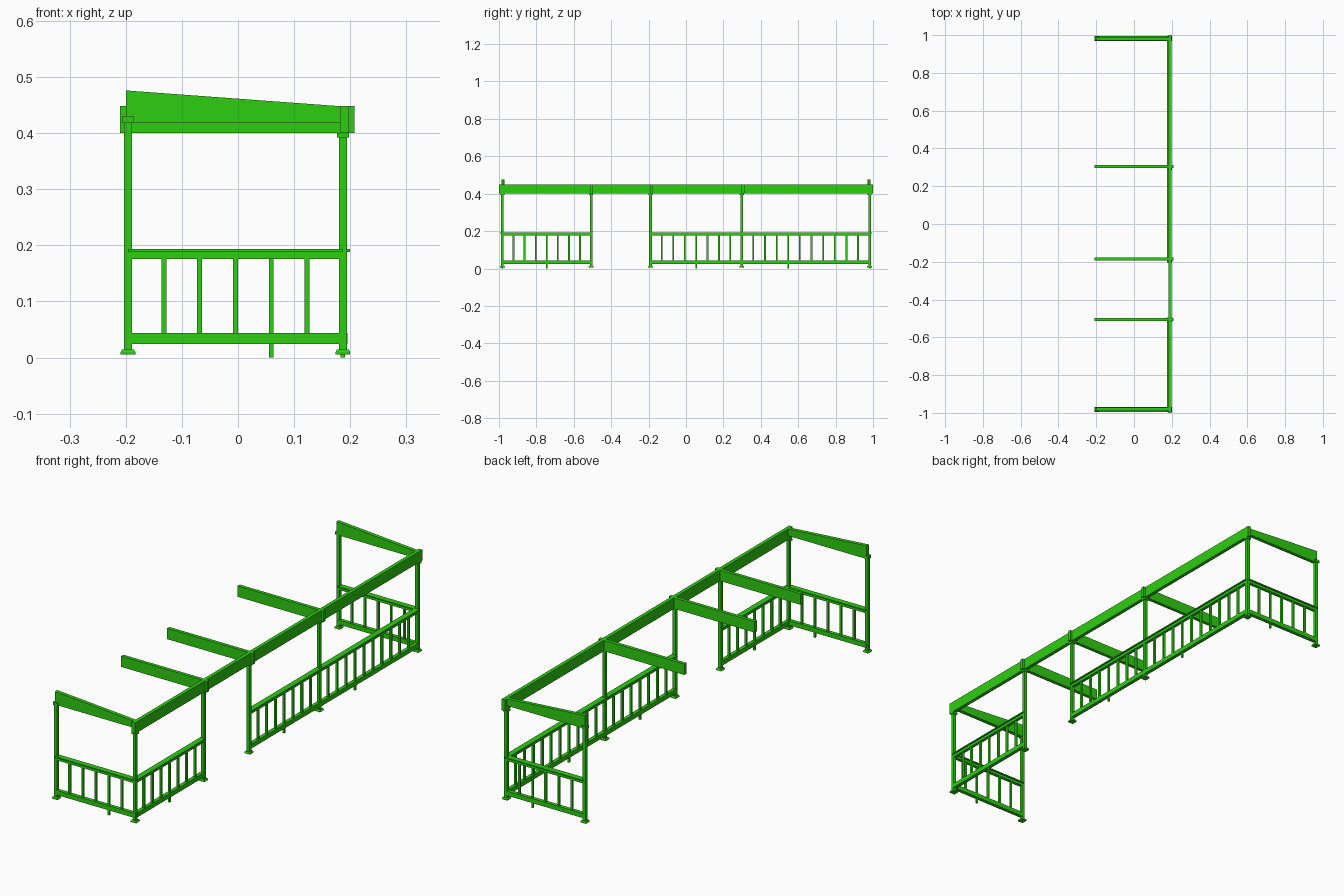
import bpy
import bmesh

cube = bpy.data.objects.get("Cube")
if cube:
    bpy.data.objects.remove(cube, do_unlink=True)

green = bpy.data.materials.new("bright_green")
green.use_nodes = True
colour = (0.027, 0.62, 0.005, 1)
green.diffuse_color = colour
green.node_tree.nodes["Principled BSDF"].inputs["Base Color"].default_value = colour

WALL_X = 0.187     # long wall
OUTER_X = -0.196   # free ends of the short walls
END_Y = 0.982      # short walls
POST = 0.014


def finish(name, bm):
    mesh = bpy.data.meshes.new(name)
    bm.to_mesh(mesh)
    bm.free()
    mesh.materials.append(green)
    obj = bpy.data.objects.new(name, mesh)
    bpy.context.collection.objects.link(obj)
    return obj


def box(name, x, y, z, taper=1.0):
    """Box from (min, max) ranges, with an optional narrower top."""
    bm = bmesh.new()
    bmesh.ops.create_cube(bm, size=1)
    for v in bm.verts:
        s = taper if v.co.z > 0 else 1.0
        v.co.x = sum(x) / 2 + v.co.x * s * (x[1] - x[0])
        v.co.y = sum(y) / 2 + v.co.y * s * (y[1] - y[0])
        v.co.z = sum(z) / 2 + v.co.z * (z[1] - z[0])
    return finish(name, bm)


def around(c, width):
    return (c - width / 2, c + width / 2)


def post(name, x, y, top, cap):
    box(name, around(x, POST), around(y, POST), (0.01, top))
    # Flared foot: flat plate with a tapered collar
    box(name + "_foot", around(x, 0.026), around(y, 0.026), (0.005, 0.010))
    box(name + "_collar", around(x, 0.026), around(y, 0.026), (0.010, 0.014), 0.8)
    box(name + "_cap", around(x, 0.022), around(y, 0.022), cap)


def railing(name, axis, start, end, across, count, foot):
    """Rails and balusters running along x or y; one baluster reaches the ground."""
    def bar(part, along, width, z):
        a, b = along, around(across, width)
        box(name + part, *((a, b) if axis == "x" else (b, a)), z)

    bar("_bottom_rail", (start, end), 0.016, (0.024, 0.044))
    bar("_top_rail", (start, end), 0.014, (0.176, 0.188))
    bar("_handrail", (start, end), 0.025, (0.188, 0.193))
    step = (end - start) / (count + 1)
    for i in range(1, count + 1):
        leg = i == foot
        bar("_baluster", around(start + i * step, 0.008 if leg else 0.009),
            0.008 if leg else 0.009, (0.0 if leg else 0.04, 0.178))


# Posts of the long wall
for y in (-END_Y, -0.507, -0.19, 0.298, END_Y):
    post("wall_post", WALL_X, y, 0.40, (0.392, 0.40))

# Long wall railings, leaving the entrance open
for start, end, count in ((-END_Y, -0.507, 7), (-0.19, 0.298, 7), (0.298, END_Y, 10)):
    railing("wall", "y", start, end, WALL_X, count, 4)

# Long top beam
box("top_beam", (0.182, 0.198), (-1, 1), (0.40, 0.448))

# Rafters crossing the beam
for y in (-0.505, -0.185, 0.304):
    box("rafter", (-0.21, 0.208), around(y, 0.015), (0.40, 0.448))

# Short end walls with sloping top boards
for side, label in ((-1, "front"), (1, "back")):
    y = side * END_Y
    post(label + "_outer_post", OUTER_X, y, 0.42, (0.418, 0.430))
    railing(label, "x", OUTER_X, WALL_X, y, 5, 4)
    board = box(label + "_sloping_board", (-0.20, 0.182), around(side * 0.979, 0.016),
                (0.418, 0.448))
    for v in board.data.vertices:
        if v.co.z > 0.44 and v.co.x < 0:
            v.co.z = 0.476
